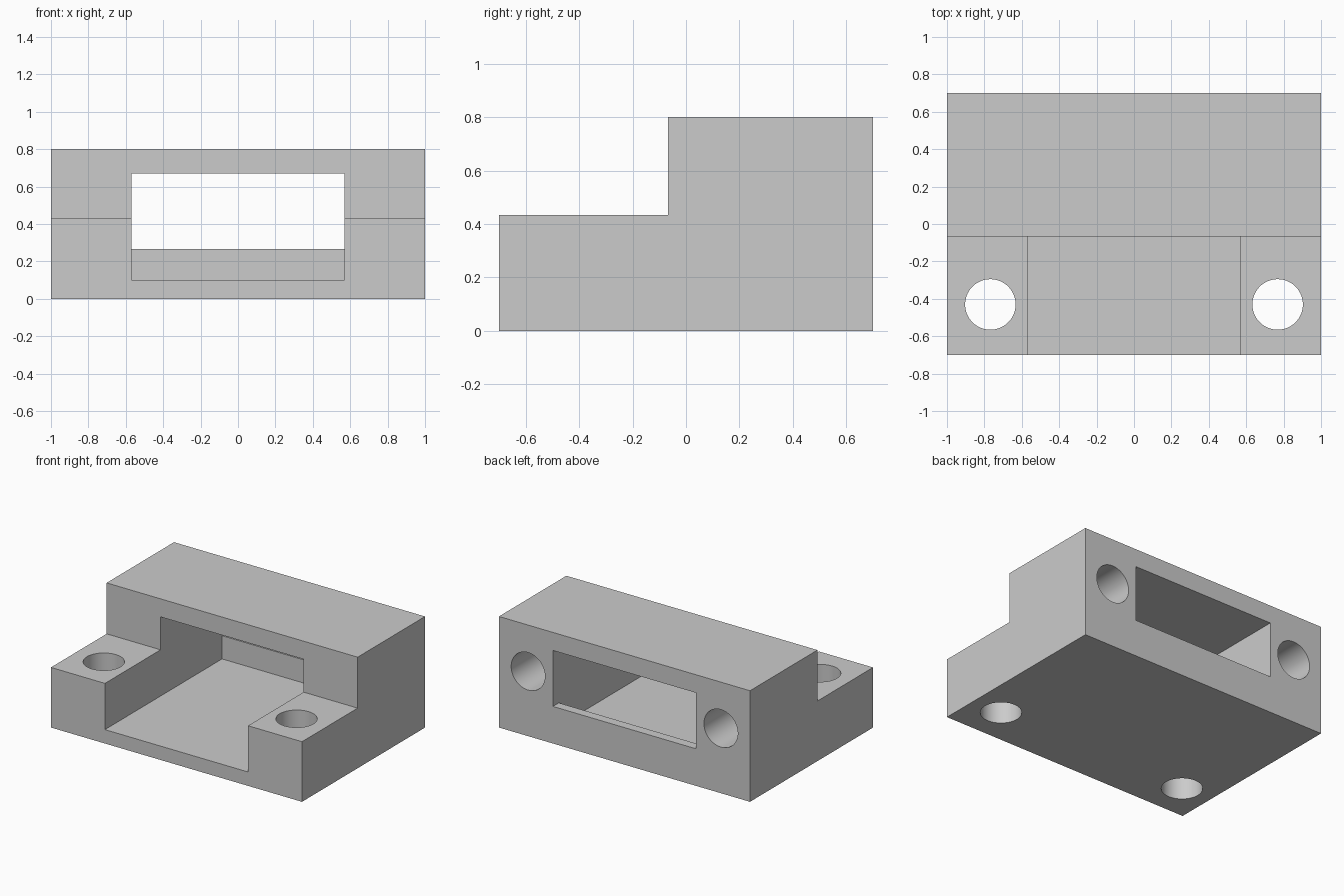
import bpy, bmesh, math
from mathutils import Matrix, Vector

if "Cube" in bpy.data.objects:
    bpy.data.objects.remove(bpy.data.objects["Cube"])

WIDTH, BACK, HEIGHT = 2.0, 0.7, 0.8
STEP_Y, STEP_Z = -0.067, 0.433
SLOT_HALF, SLOT_TOP, FLOOR, SILL = 0.57, 0.67, 0.1, 0.267
WALL = 0.067
HOLE_X, HOLE_R = 0.768, 0.135

grey = bpy.data.materials.new("light grey")
grey.use_nodes = True
colour = (0.6, 0.6, 0.6, 1)
grey.diffuse_color = colour
grey.node_tree.nodes["Principled BSDF"].inputs["Base Color"].default_value = colour


def make_object(name, bm):
    bmesh.ops.recalc_face_normals(bm, faces=bm.faces)
    mesh = bpy.data.meshes.new(name)
    bm.to_mesh(mesh)
    bm.free()
    mesh.materials.append(grey)
    obj = bpy.data.objects.new(name, mesh)
    bpy.context.collection.objects.link(obj)
    return obj


def extrude_profile(name, points, half_width):
    """Side profile of (y, z) points, extruded along x."""
    bm = bmesh.new()
    face = bm.faces.new([bm.verts.new((-half_width, y, z)) for y, z in points])
    new = bmesh.ops.extrude_face_region(bm, geom=[face])["geom"]
    verts = [g for g in new if isinstance(g, bmesh.types.BMVert)]
    bmesh.ops.translate(bm, verts=verts, vec=(2 * half_width, 0, 0))
    return make_object(name, bm)


def cylinder(name, start, end):
    start, end = Vector(start), Vector(end)
    axis = end - start
    turn = axis.to_track_quat("Z", "Y").to_matrix().to_4x4()
    bm = bmesh.new()
    bmesh.ops.create_cone(bm, cap_ends=True, segments=64, radius1=HOLE_R,
                          radius2=HOLE_R, depth=axis.length,
                          matrix=Matrix.Translation((start + end) / 2) @ turn)
    return make_object(name, bm)


def cut(body, cutter):
    cutter.hide_render = True
    mod = body.modifiers.new("cut", "BOOLEAN")
    mod.operation, mod.solver, mod.object = "DIFFERENCE", "EXACT", cutter
    bpy.ops.object.modifier_apply(modifier=mod.name)
    bpy.data.objects.remove(cutter)


# Stepped block
body = extrude_profile("stepped_mounting_block", [
    (-BACK, 0), (BACK, 0), (BACK, HEIGHT),
    (STEP_Y, HEIGHT), (STEP_Y, STEP_Z), (-BACK, STEP_Z)], WIDTH / 2)
bpy.context.view_layer.objects.active = body
body.select_set(True)

# Central slot, open at the front, with a raised sill in the back wall
inner = BACK - WALL
cut(body, extrude_profile("slot_cutter", [
    (-1, FLOOR), (inner, FLOOR), (inner, SILL),
    (1, SILL), (1, SLOT_TOP), (-1, SLOT_TOP)], SLOT_HALF))

# Vertical through holes in the ears and blind holes in the back
for side in (-1, 1):
    x = side * HOLE_X
    cut(body, cylinder("ear_hole_cutter", (x, -0.43, -0.1), (x, -0.43, 0.6)))
    cut(body, cylinder("back_hole_cutter", (x, 0.1, 0.467), (x, 0.8, 0.467)))

bpy.ops.object.shade_smooth_by_angle(angle=math.radians(30))
